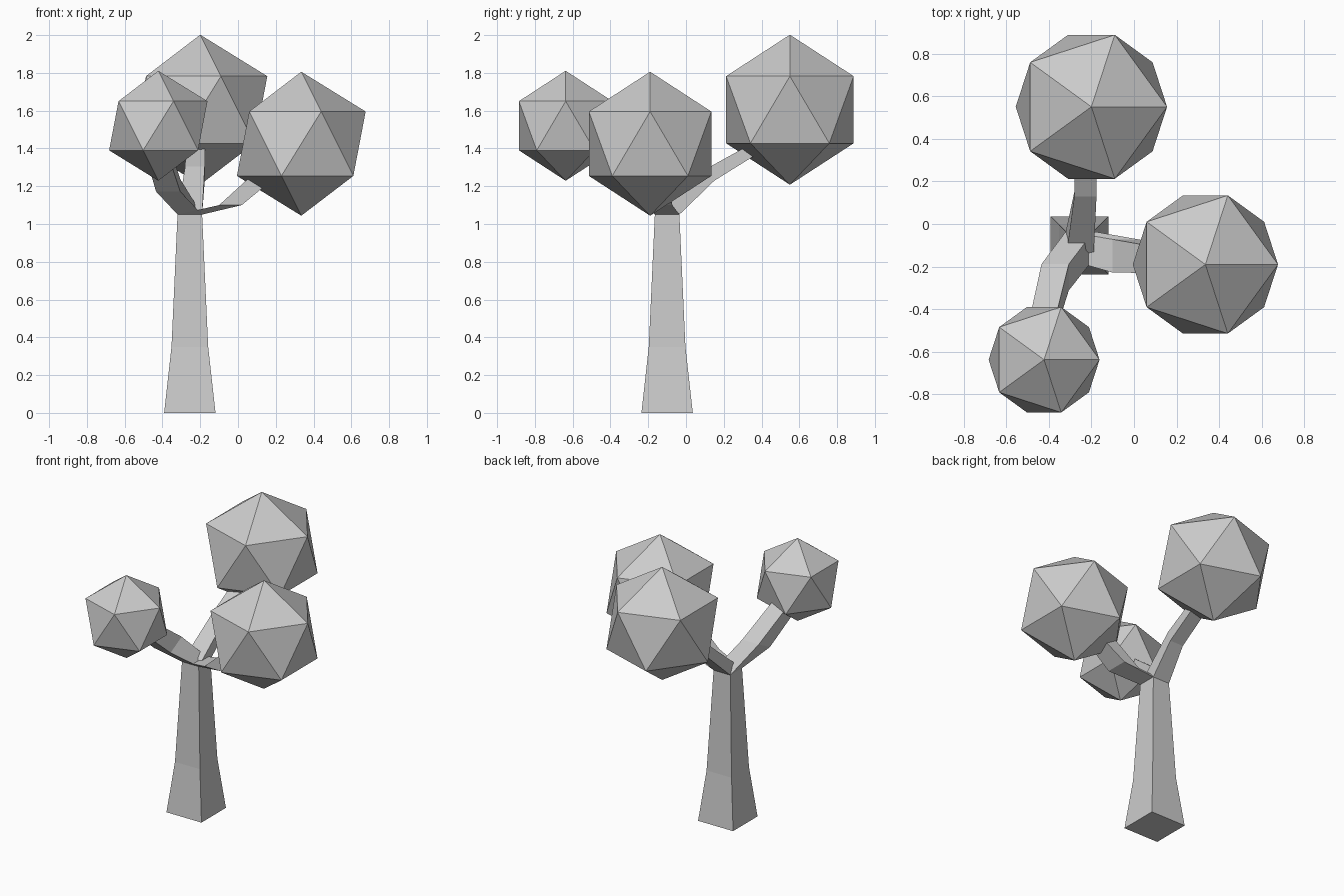
import bpy, bmesh, math
from mathutils import Vector

cube = bpy.data.objects.get("Cube")
if cube:
    bpy.data.objects.remove(cube, do_unlink=True)

# One plain grey for the whole tree
grey = bpy.data.materials.new("plain_grey")
grey.use_nodes = True
grey.diffuse_color = (0.6, 0.6, 0.6, 1)
bsdf = next(n for n in grey.node_tree.nodes if n.type == "BSDF_PRINCIPLED")
bsdf.inputs["Base Color"].default_value = grey.diffuse_color


def finish(bm, name):
    bmesh.ops.recalc_face_normals(bm, faces=bm.faces)
    mesh = bpy.data.meshes.new(name)
    bm.to_mesh(mesh)
    bm.free()
    mesh.materials.append(grey)
    obj = bpy.data.objects.new(name, mesh)
    bpy.context.collection.objects.link(obj)
    return obj


def square_tube(name, direction, rings, cap_start):
    """Four-sided limb; each ring is (centre, half width, half depth, tilt)."""
    bm = bmesh.new()
    ahead, up = Vector(direction), Vector((0, 0, 1))
    side = ahead.cross(up)
    loops = []
    for centre, width, depth, tilt in rings:
        a = math.radians(tilt)
        rise = up * math.cos(a) - ahead * math.sin(a)
        loops.append([bm.verts.new(Vector(centre) + side * width * s + rise * depth * r)
                      for s, r in ((-1, -1), (1, -1), (1, 1), (-1, 1))])
    for low, high in zip(loops, loops[1:]):
        for i in range(4):
            j = (i + 1) % 4
            bm.faces.new((low[i], low[j], high[j], high[i]))
    bm.faces.new(loops[-1])
    if cap_start:
        bm.faces.new(loops[0])
    return finish(bm, name)


def foliage(name, centre, radius):
    bm = bmesh.new()
    bmesh.ops.create_icosphere(bm, subdivisions=1, radius=radius)
    finish(bm, name).location = centre


# Tapered trunk
TX, TY, TOP = -0.255, -0.1, 1.05
square_tube("trunk", (0, 1, 0),
            [((TX, TY, z), h, h, 90) for z, h in ((0, 0.136), (0.35, 0.097), (TOP, 0.065))], True)

# Branches growing out of the trunk top
root = ((TX, TY, TOP), 0.065, 0.065, 90)
square_tube("back_branch", (0, 1, 0),
            [root, ((-0.228, 0.14, 1.267), 0.052, 0.039, 15),
             ((-0.225, 0.4, 1.42), 0.05, 0.03, 30)], False)
square_tube("left_branch", (1, 0, 0),
            [root, ((-0.04, -0.15, 1.1), 0.078, 0.06, 90),
             ((0.16, -0.17, 1.275), 0.06, 0.05, 65)], False)
square_tube("front_branch", (0, -1, 0),
            [root, ((-0.37, -0.25, 1.205), 0.064, 0.07, 62),
             ((-0.43, -0.48, 1.4), 0.06, 0.05, 45)], False)

# Faceted foliage balls
foliage("back_foliage", (-0.2, 0.55, 1.605), 0.397)
foliage("left_foliage", (0.335, -0.19, 1.425), 0.381)
foliage("front_foliage", (-0.422, -0.637, 1.52), 0.291)
